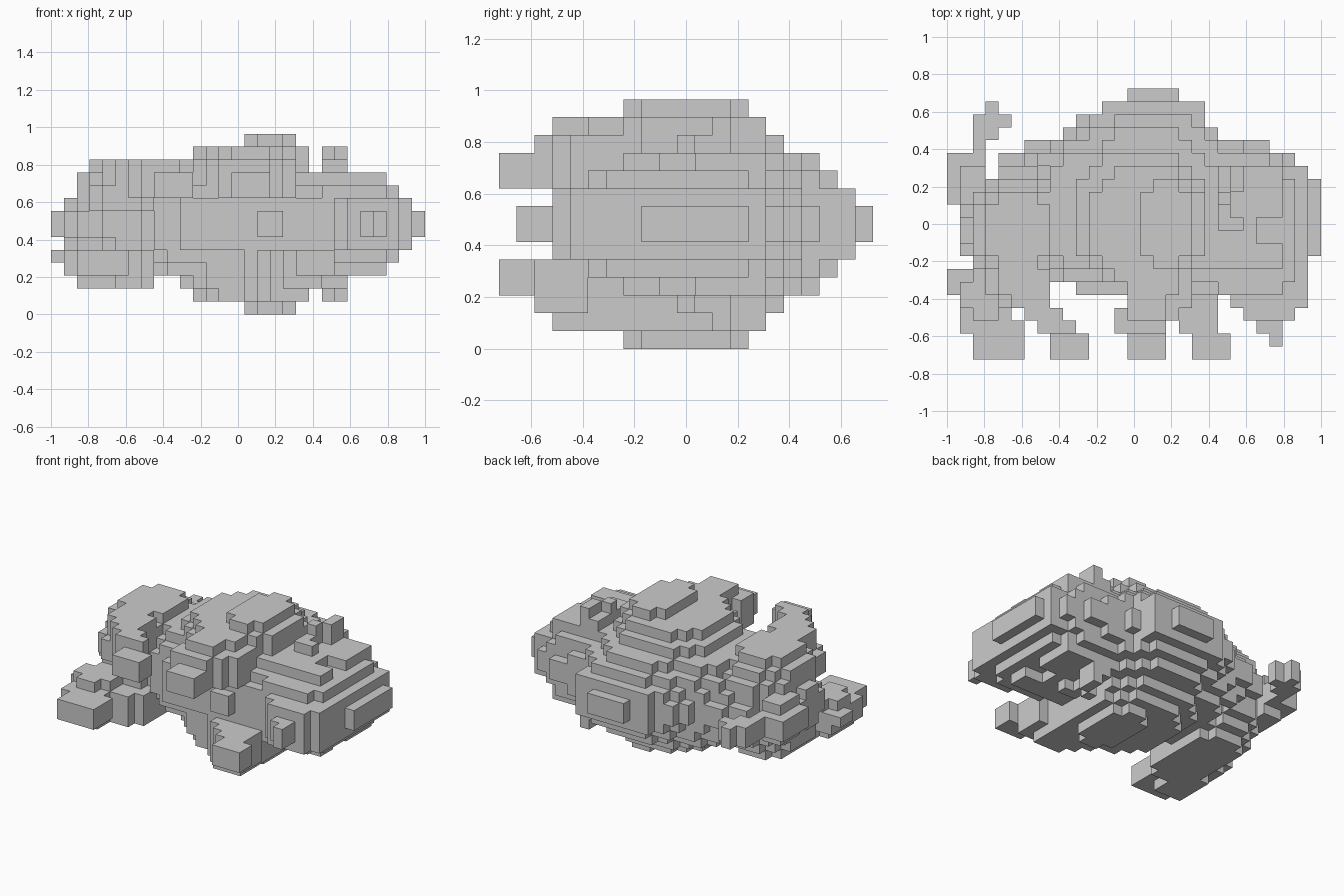
import bpy
import bmesh
from mathutils import Vector

old = bpy.data.objects.get("Cube")
if old:
    bpy.data.objects.remove(old, do_unlink=True)

COLS, ROWS, MID = 29, 21, 7
UNIT = 2 / COLS
owner = {}  # grid cell -> part name, shared so that parts join without inner walls

grey = bpy.data.materials.new("plain_grey")
grey.use_nodes = True
grey.diffuse_color = (0.6, 0.6, 0.6, 1)
grey.node_tree.nodes["Principled BSDF"].inputs["Base Color"].default_value = grey.diffuse_color


def block(part, columns, rows, layers, cut=0):
    """Fill a block of cells, with corners stepped off by cut cells."""
    for col in range(*columns):
        side = min(col - columns[0], columns[1] - col - 1)
        for row in range(*rows):
            end = min(row - rows[0], rows[1] - row - 1)
            if side + end < cut:
                continue
            for layer in range(*layers):
                owner.setdefault((col, row, layer), part)


def slab(part, half, columns, rows, cut=0):
    """A block that is symmetric about the middle layer."""
    block(part, columns, rows, (MID - half, MID + half), cut)


def stair(part, layers, first_row, spans):
    """One row of cells per column span."""
    for row, span in enumerate(spans, first_row):
        block(part, span, (row, row + 1), layers)


def point(col, row, layer):
    return Vector((col * UNIT - 1, (ROWS / 2 - row) * UNIT, layer * UNIT))


def build(part):
    """Make the outer faces of all cells owned by a part."""
    bm = bmesh.new()
    for cell in [c for c in owner if owner[c] == part]:
        for axis in range(3):
            for step in (0, 1):
                near = list(cell)
                near[axis] += 2 * step - 1
                if tuple(near) in owner:
                    continue
                corners = []
                for a, b in ((0, 0), (1, 0), (1, 1), (0, 1)):
                    corner = list(cell)
                    corner[axis] += step
                    corner[(axis + 1) % 3] += a
                    corner[(axis + 2) % 3] += b
                    corners.append(bm.verts.new(point(*corner)))
                # Rows run against y, so the winding is mirrored
                bm.faces.new(corners[::-1] if step else corners)
    bmesh.ops.remove_doubles(bm, verts=bm.verts[:], dist=UNIT / 100)
    bmesh.ops.dissolve_limit(bm, angle_limit=0.01, verts=bm.verts[:], edges=bm.edges[:])
    mesh = bpy.data.meshes.new(part)
    bm.to_mesh(mesh)
    bm.free()
    mesh.materials.append(grey)
    bpy.context.collection.objects.link(bpy.data.objects.new(part, mesh))


# Round body, from the wide middle out to the flanks
stair("body", (MID - 1, MID + 1), 0, [(14, 18), (12, 20), (10, 20), (9, 21), (6, 25), (4, 27)])
stair("body", (MID - 2, MID + 2), 1,
      [(12, 20), (11, 20), (10, 20), (8, 23), (6, 26), (5, 28), (4, 28)])
slab("body", 1, (20, 29), (7, 13))
slab("body", 2, (8, 28), (8, 15))
slab("body", 2, (10, 28), (14, 16))
stair("body", (MID - 3, MID + 3), 2, [(13, 19), (11, 20), (9, 21), (7, 25)])
slab("body", 3, (8, 27), (6, 15), 1)
slab("body", 4, (11, 20), (3, 15), 2)
slab("body", 4, (8, 21), (5, 14), 1)
slab("body", 5, (10, 20), (5, 15), 2)
slab("body", 6, (11, 20), (6, 15), 2)
slab("body", 7, (15, 19), (7, 14), 1)
slab("body", 1, (16, 18), (15, 17))

# Haunch with a curled mark on each side
slab("haunch", 2, (22, 28), (14, 17))
slab("haunch", 2, (23, 27), (17, 18))
slab("haunch", 3, (20, 27), (6, 16), 1)
slab("haunch", 4, (20, 24), (6, 14))
for rows in ((6, 10), (12, 14)):
    slab("haunch", 4, (24, 26), rows)
slab("curled_mark", 6, (22, 23), (6, 8))
slab("curled_mark", 5, (21, 22), (6, 10))
slab("curled_mark", 5, (21, 23), (10, 11))
slab("curled_mark", 6, (21, 22), (8, 9))

# Hanging tail
slab("tail", 1, (24, 26), (18, 19))
slab("tail", 1, (25, 26), (19, 20))

# Head with broad ears
slab("head", 1, (1, 9), (8, 14), 1)
slab("head", 2, (1, 9), (8, 14), 2)
slab("head", 3, (2, 9), (6, 15), 2)
slab("head", 4, (2, 9), (7, 15), 2)
slab("head", 5, (3, 8), (8, 14), 1)

# Raised trunk
stair("trunk", (MID - 1, MID + 1), 1,
      [(3, 4), (2, 5), (2, 4), (2, 3), (0, 3), (0, 3), (0, 3), (0, 2)])
block("trunk", (1, 3), (6, 9), (MID - 2, MID + 2))

# Striding legs, each a thigh, a stepped shin and a foot
low_foot, high_foot = (3, 5), (9, 11)
stair("front_leg_low", (2, 5), 13, [(3, 8), (3, 8), (2, 8), (2, 7), (2, 5), (2, 5)])
stair("front_leg_low", low_foot, 14, [(1, 8), (1, 7), (1, 6), (1, 5), (1, 6), (2, 6), (2, 6)])
block("front_leg_low", (1, 5), (14, 18), (5, 6), 1)
block("front_leg_low", (0, 1), (14, 16), (4, 5))
stair("front_leg_high", (9, 12), 14, [(4, 8), (4, 8), (5, 8), (6, 9), (7, 10)])
block("front_leg_high", (3, 8), (13, 17), (8, 10), 1)
stair("front_leg_high", high_foot, 17, [(6, 9), (7, 10), (8, 11), (8, 11)])
stair("hind_leg_high", (9, 13), 13, [(14, 19), (14, 18), (14, 18), (14, 17), (14, 17)])
stair("hind_leg_high", (9, 12), 14, [(14, 19), (14, 19), (14, 19), (13, 18), (13, 17)])
stair("hind_leg_high", high_foot, 19, [(14, 17), (14, 17)])
stair("hind_leg_low", (1, 5), 13, [(14, 20), (14, 20), (15, 20), (16, 20), (17, 20)])
stair("hind_leg_low", (2, 5), 15, [(16, 20), (17, 21), (18, 21), (18, 21)])
stair("hind_leg_low", low_foot, 19, [(19, 22), (19, 22)])

for part in dict.fromkeys(owner.values()):
    build(part)
